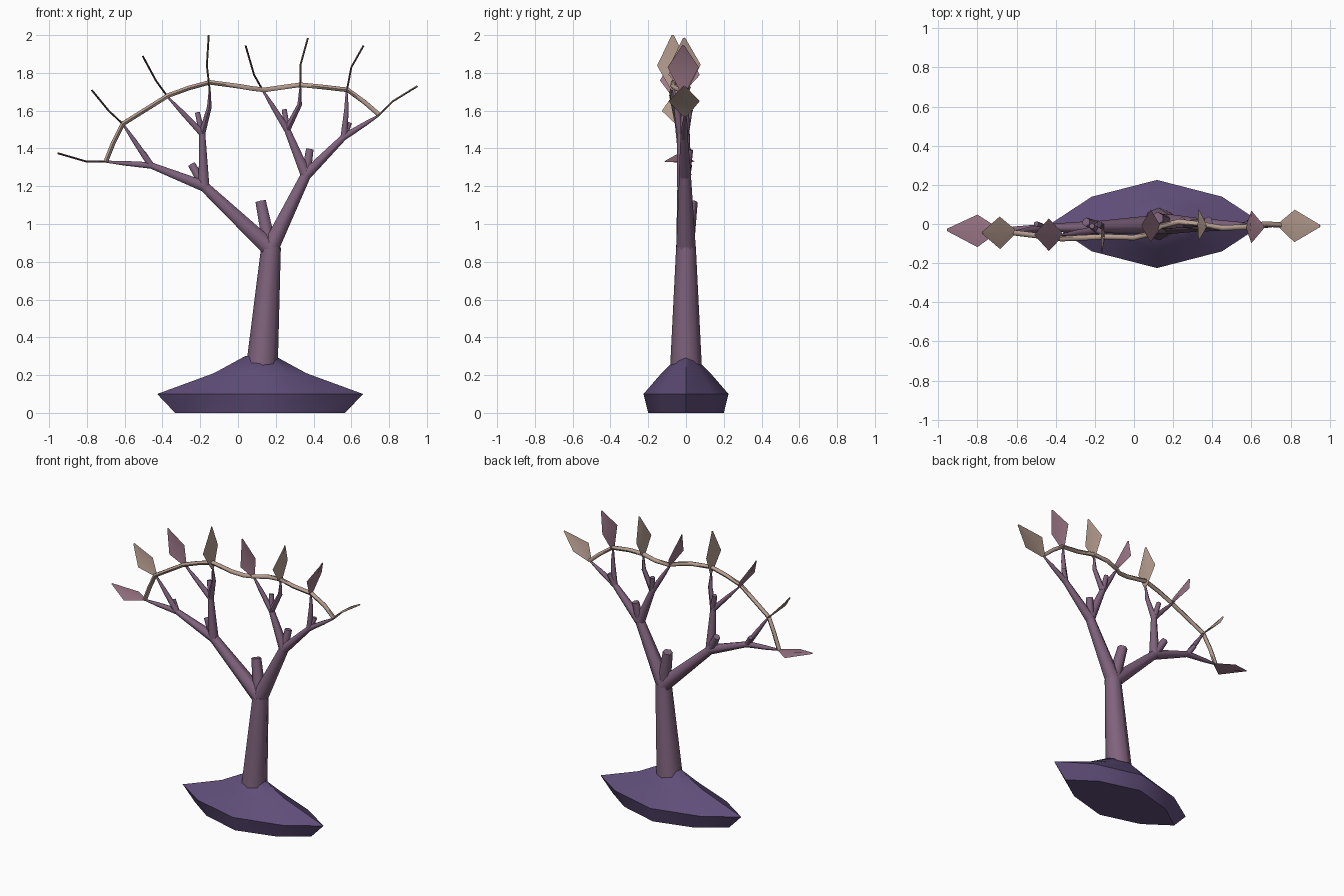
import bpy, bmesh, math
from mathutils import Vector

cube = bpy.data.objects.get("Cube")
if cube:
    bpy.data.objects.remove(cube)


def material(name, rgb):
    m = bpy.data.materials.new(name)
    m.use_nodes = True
    m.diffuse_color = (*rgb, 1)
    m.node_tree.nodes["Principled BSDF"].inputs["Base Color"].default_value = (*rgb, 1)
    return m


SOIL = material("dark violet", (0.115, 0.075, 0.19))
BARK = material("plum bark", (0.215, 0.125, 0.205))
TAN = material("pale tan", (0.47, 0.34, 0.28))
ROSE = material("dusty rose", (0.34, 0.19, 0.25))


def loft(name, rings, mat, angle=60):
    """Skin a list of equally sized point rings and cap both ends."""
    bm = bmesh.new()
    loops = [[bm.verts.new(p) for p in ring] for ring in rings]
    n = len(loops[0])
    for a, b in zip(loops, loops[1:]):
        for i in range(n):
            j = (i + 1) % n
            bm.faces.new((a[i], a[j], b[j], b[i]))
    bm.faces.new(loops[0][::-1])
    bm.faces.new(loops[-1])
    bmesh.ops.recalc_face_normals(bm, faces=bm.faces)
    mesh = bpy.data.meshes.new(name)
    bm.to_mesh(mesh)
    bm.free()
    mesh.materials.append(mat)
    obj = bpy.data.objects.new(name, mesh)
    bpy.context.collection.objects.link(obj)
    bpy.ops.object.select_all(action='DESELECT')
    obj.select_set(True)
    bpy.context.view_layer.objects.active = obj
    bpy.ops.object.shade_smooth_by_angle(angle=math.radians(angle))
    return obj


def tube(name, points, radii, mat, sides=6, flat=1.0):
    """Sweep a ring along points; flat < 1 thins it across the y direction."""
    pts = [Vector(p) for p in points]
    rings = []
    for i, p in enumerate(pts):
        t = (pts[min(i + 1, len(pts) - 1)] - pts[max(i - 1, 0)]).normalized()
        v = Vector((0, 1, 0))
        v = (v - t * v.dot(t)).normalized()
        u = t.cross(v)
        thick = radii[i] if flat == 1 else flat
        rings.append([p + v * radii[i] * math.cos(k * math.tau / sides)
                      + u * thick * math.sin(k * math.tau / sides) for k in range(sides)])
    return loft(name, rings, mat)


# Mound: eight-sided lens, widest just above the ground
shape = [(1, 0), (0.61, 0.62), (0, 1), (-0.61, 0.62),
         (-1, 0), (-0.61, -0.62), (0, -1), (0.61, -0.62)]
levels = [(0, 0.45, 0.2), (0.1, 0.545, 0.225), (0.21, 0.245, 0.13), (0.3, 0.08, 0.04)]
loft("mound", [[(0.117 + a * rx, b * ry, z) for a, b in shape] for z, rx, ry in levels],
     SOIL, 50)

# Trunk
tube("trunk", [(0.125, 0, 0.22), (0.175, 0, 0.88)], [0.085, 0.052], BARK, 8)

# Limbs, each fork also carrying a cut stub
crotch = (0.17, 0, 0.87)
forks = {
    "outer_left": (-0.46, -0.02, 1.31), "inner_left": (-0.19, -0.03, 1.48),
    "inner_right": (0.26, 0.0, 1.5), "outer_right": (0.56, -0.01, 1.46),
}
limbs = {"left": (-0.18, -0.015, 1.2), "right": (0.36, -0.005, 1.26)}
tube("trunk_stub", [crotch, (0.12, 0.03, 1.12)], [0.042, 0.032], BARK)
for side, end in limbs.items():
    tube(side + "_limb", [crotch, end], [0.052, 0.031], BARK)
tube("left_limb_stub", [limbs["left"], (-0.245, 0.01, 1.315)], [0.028, 0.023], BARK)
tube("right_limb_stub", [limbs["right"], (0.38, 0.015, 1.395)], [0.028, 0.023], BARK)
for key, end in forks.items():
    tube(key + "_branch", [limbs[key.split("_")[1]], end], [0.033, 0.019], BARK)
for key, tip in (("outer_left", (-0.5, 0.0, 1.375)), ("inner_left", (-0.215, -0.01, 1.59)),
                 ("inner_right", (0.245, 0.02, 1.605)), ("outer_right", (0.59, 0.01, 1.535))):
    tube(key + "_branch_stub", [forks[key], tip], [0.019, 0.015], BARK)

# Leaves: fork, base, widest point, tip
leaves = [
    ("outer_left", (-0.7, -0.03, 1.33), (-0.8, -0.035, 1.33), (-0.955, -0.03, 1.375)),
    ("outer_left", (-0.61, -0.04, 1.53), (-0.685, -0.045, 1.6), (-0.775, -0.045, 1.71)),
    ("inner_left", (-0.37, -0.055, 1.67), (-0.435, -0.055, 1.76), (-0.505, -0.055, 1.89)),
    ("inner_left", (-0.15, -0.065, 1.71), (-0.165, -0.07, 1.84), (-0.155, -0.07, 2.0)),
    ("inner_right", (0.13, -0.015, 1.71), (0.085, -0.01, 1.79), (0.04, -0.01, 1.945)),
    ("inner_right", (0.33, 0.0, 1.72), (0.33, -0.005, 1.84), (0.37, -0.01, 1.985)),
    ("outer_right", (0.575, -0.015, 1.7), (0.6, -0.015, 1.83), (0.665, -0.015, 1.945)),
    ("outer_right", (0.745, -0.005, 1.575), (0.82, -0.01, 1.65), (0.95, -0.01, 1.73)),
]
for i, (key, base, wide, tip) in enumerate(leaves):
    start, b = Vector(forks[key]), Vector(base)
    bend = start.lerp(b, 0.6)
    if abs(b.x - start.x) < 0.1:
        bend.x += (b.x - start.x) * 0.35
    tube(f"twig_{i + 1}", [start, bend, base], [0.02, 0.014, 0.006], BARK)
    tube(f"leaf_{i + 1}", [base, wide, tip], [0.015, 0.083, 0.006],
         TAN if i % 2 else ROSE, 4, 0.005)

# Garland strung across the leaf bases
strand = [(-0.7, -0.03, 1.33), (-0.66, -0.035, 1.43), (-0.61, -0.045, 1.53),
          (-0.49, -0.06, 1.605), (-0.37, -0.075, 1.68), (-0.26, -0.07, 1.72),
          (-0.15, -0.065, 1.75), (0.0, -0.07, 1.73), (0.08, -0.05, 1.717),
          (0.14, -0.01, 1.71), (0.23, 0.012, 1.723), (0.33, 0.0, 1.737),
          (0.45, -0.02, 1.725), (0.58, -0.015, 1.71), (0.67, 0.0, 1.645),
          (0.745, -0.005, 1.58)]
tube("garland", strand, [0.014] * len(strand), TAN, 6)
